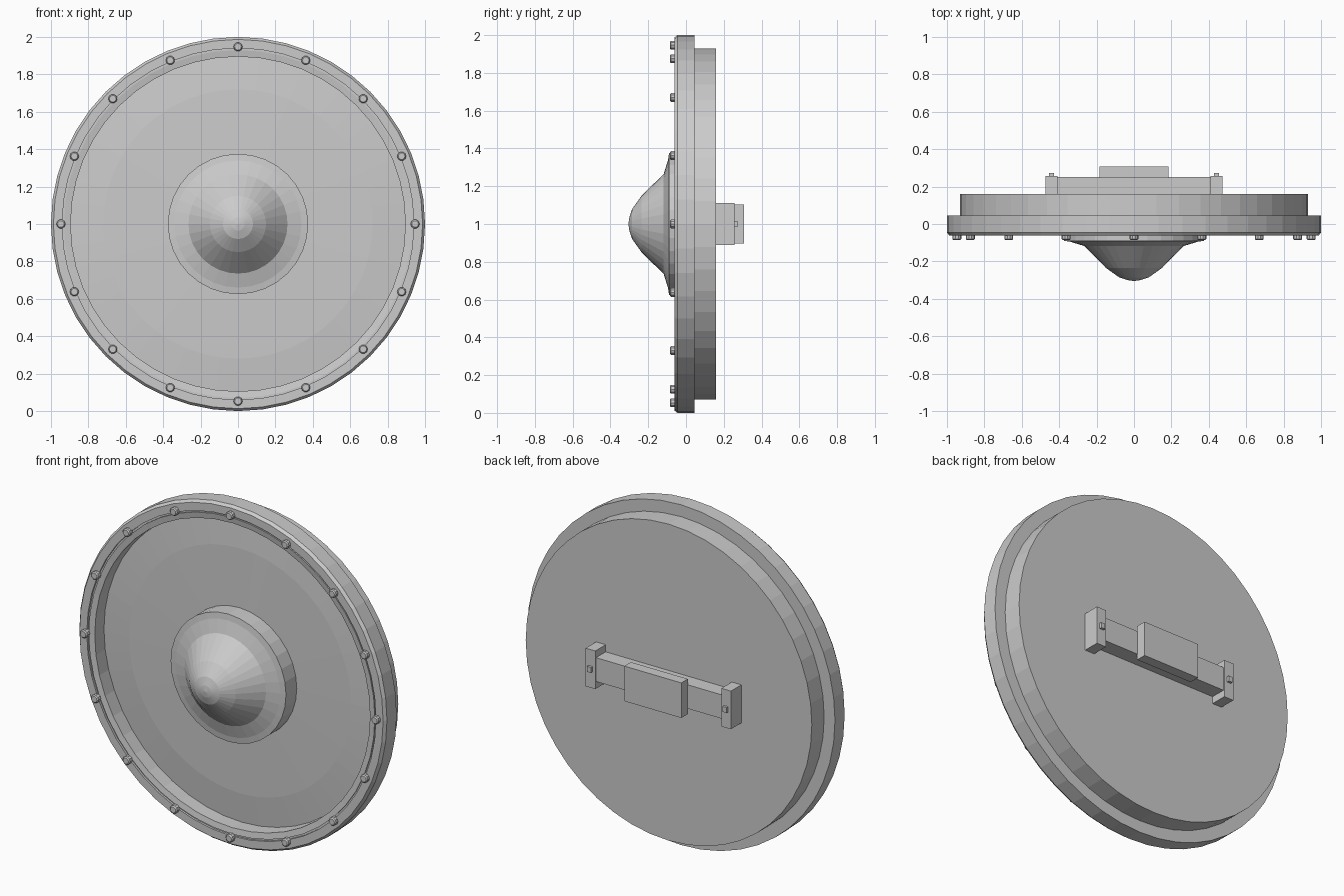
import bpy, bmesh, math

if "Cube" in bpy.data.objects:
    bpy.data.objects.remove(bpy.data.objects["Cube"])

CZ = 1.0  # height of the shield's axis


def finish(bm, name):
    bmesh.ops.remove_doubles(bm, verts=bm.verts, dist=1e-5)
    bmesh.ops.recalc_face_normals(bm, faces=bm.faces)
    me = bpy.data.meshes.new(name)
    bm.to_mesh(me)
    bm.free()
    ob = bpy.data.objects.new(name, me)
    bpy.context.collection.objects.link(ob)
    return ob


def lathe(name, profile, sides, closed=False):
    """Turn (radius, y) points around the shield's axis."""
    bm = bmesh.new()
    pts = profile + profile[:1] if closed else profile
    verts = [bm.verts.new((r, y, CZ)) for r, y in pts]
    edges = [bm.edges.new(p) for p in zip(verts, verts[1:])]
    bmesh.ops.spin(bm, geom=verts + edges, cent=(0, 0, CZ), axis=(0, 1, 0),
                   angle=math.tau, steps=sides)
    return finish(bm, name)


def box(name, x, y, z):
    bm = bmesh.new()
    bmesh.ops.create_cube(bm, size=1)
    for v in bm.verts:
        for i, (a, b) in enumerate((x, y, z)):
            v.co[i] = (a + b) / 2 + v.co[i] * (b - a)
    return finish(bm, name)


# Domed board with a flat back
lathe("shield_board", [(0, 0.01), (0.36, 0.01), (0.72, 0.018), (0.91, 0.035),
                       (0.93, 0.035), (0.93, 0.16), (0, 0.16)], 48)

# Outer rim with a narrow groove on the front
lathe("rim", [(0.895, 0.045), (0.895, -0.052), (0.93, -0.058), (0.93, -0.05),
              (0.94, -0.05), (0.94, -0.062), (0.987, -0.062), (1.0, -0.045),
              (1.0, 0.045)], 48, closed=True)

# Central boss
lathe("boss", [(0.375, 0.02), (0.375, -0.09), (0.34, -0.095), (0.265, -0.118),
               (0.15, -0.235), (0.08, -0.285), (0.035, -0.3), (0, -0.305),
               ], 32)

# Rim rivets
for i in range(16):
    a = math.tau * i / 16
    cx, cz = 0.947 * math.cos(a), 0.947 * math.sin(a)
    rivet = lathe(f"rim_rivet_{i + 1}", [(0, -0.055), (0.024, -0.055),
                  (0.024, -0.08), (0.018, -0.086), (0, -0.086)], 10)
    rivet.location = (cx, 0, cz)

# Handle on the back
box("handle_bar", (-0.42, 0.42), (0.155, 0.25), (CZ - 0.07, CZ + 0.07))
box("handle_grip", (-0.185, 0.185), (0.247, 0.308), (CZ - 0.103, CZ + 0.103))
for side, name in ((-1, "left"), (1, "right")):
    x0, x1 = sorted((side * 0.41, side * 0.472))
    box(f"handle_bracket_{name}", (x0, x1), (0.155, 0.257), (CZ - 0.112, CZ + 0.112))
    c = side * 0.441
    box(f"bracket_bolt_{name}", (c - 0.013, c + 0.013), (0.25, 0.272), (CZ - 0.016, CZ + 0.016))
